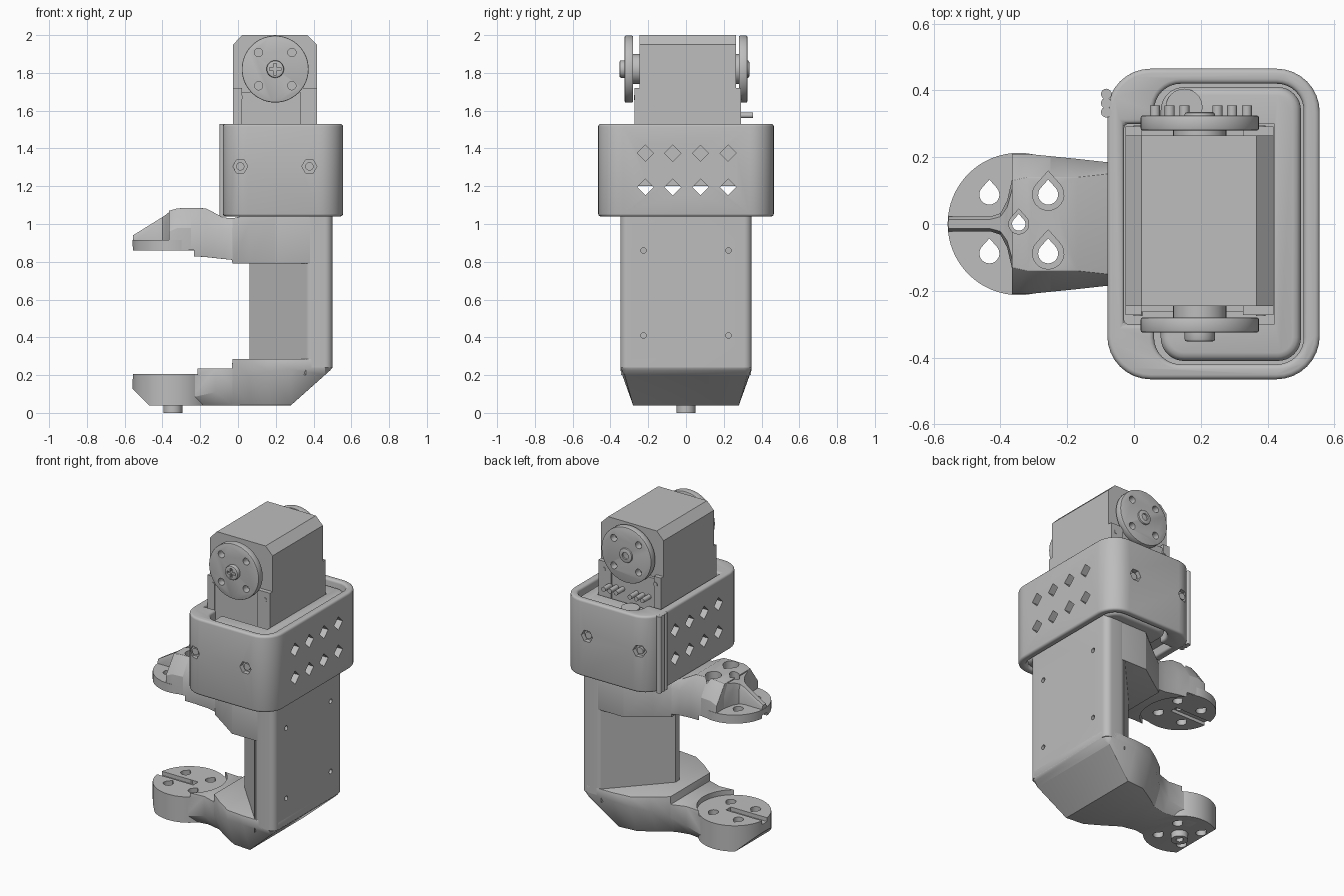
import bpy, bmesh, math

if "Cube" in bpy.data.objects:
    bpy.data.objects.remove(bpy.data.objects["Cube"])

SHADE = (0.51, 0.51, 0.51, 1)
grey = bpy.data.materials.new("plain_grey")
grey.use_nodes = True
grey.diffuse_color = SHADE
grey.node_tree.nodes["Principled BSDF"].inputs["Base Color"].default_value = SHADE


def finish(name, bm):
    bmesh.ops.recalc_face_normals(bm, faces=bm.faces)
    mesh = bpy.data.meshes.new(name)
    bm.to_mesh(mesh)
    bm.free()
    mesh.materials.append(grey)
    obj = bpy.data.objects.new(name, mesh)
    bpy.context.collection.objects.link(obj)
    return obj


def loft(name, rings):
    """Skin closed rings of 3D points and cap both ends."""
    bm = bmesh.new()
    loops = [[bm.verts.new(p) for p in ring] for ring in rings]
    for a, b in zip(loops, loops[1:]):
        for i in range(len(a)):
            j = (i + 1) % len(a)
            bm.faces.new((a[i], a[j], b[j], b[i]))
    bm.faces.new(loops[0])
    bm.faces.new(loops[-1])
    return finish(name, bm)


def place(axis, u, v, w):
    return {"x": (w, u, v), "y": (u, w, v), "z": (u, v, w)}[axis]


def prism(name, pts, axis, lo, hi):
    return loft(name, [[place(axis, u, v, w) for u, v in pts] for w in (lo, hi)])


def circle(u, v, r, n=32):
    return [(u + r * math.cos(math.tau * i / n), v + r * math.sin(math.tau * i / n)) for i in range(n)]


def rrect(u0, u1, v0, v1, r=0.0, n=8):
    if not r:
        return [(u0, v0), (u1, v0), (u1, v1), (u0, v1)]
    pts = []
    for k, (u, v) in enumerate(((u1 - r, v1 - r), (u0 + r, v1 - r), (u0 + r, v0 + r), (u1 - r, v0 + r))):
        for i in range(n + 1):
            a = (k + i / n) * math.pi / 2
            pts.append((u + r * math.cos(a), v + r * math.sin(a)))
    return pts


def teardrop(x, y, r):
    return [(x + r * math.cos(a), y + r * math.sin(a)) for a in
            [math.radians(135 + 270 * i / 16) for i in range(17)]] + [(x, y + r * 1.5)]


def apply(obj, kind, **settings):
    mod = obj.modifiers.new(kind.lower(), kind)
    for key, value in settings.items():
        setattr(mod, key, value)
    bpy.context.view_layer.objects.active = obj
    bpy.ops.object.modifier_apply(modifier=mod.name)


def bevel(obj, width, segments=3, angle=40):
    apply(obj, "BEVEL", width=width, segments=segments, limit_method="ANGLE", angle_limit=math.radians(angle))


def cut(targets, cutters):
    for tool in cutters:
        tool.hide_render = True
        for obj in targets:
            apply(obj, "BOOLEAN", operation="DIFFERENCE", object=tool, solver="EXACT")
        bpy.data.objects.remove(tool)


def section(x, side, edge, edge_z, flat_z, other_z):
    """Ring at x: full width up to edge_z, narrowing to edge at flat_z."""
    return [(x, -side, other_z), (x, -side, edge_z), (x, -edge, flat_z),
            (x, edge, flat_z), (x, side, edge_z), (x, side, other_z)]


# Column: back wall and the wedge-shaped web in front of it
wall = prism("column_wall", rrect(0.35, 0.5, -0.348, 0.348, 0.04), "z", 0.24, 1.06)
prism("column_web", [(0.36, -0.345), (0.36, 0.345), (0.06, 0.02), (0.06, -0.02)], "z", 0.2, 0.85)
cut([wall], [prism("tool", circle(y, z, 0.015, 16), "x", 0.45, 0.6) for y in (-0.225, 0.225) for z in (0.41, 0.86)])

# Lower arm, narrow at the claw and wide under the column
HUB = -0.345
lower_arm = loft("lower_arm", [section(*s) for s in (
    (-0.34, 0.2, 0.17, 0.07, 0.04, 0.235), (-0.25, 0.18, 0.15, 0.08, 0.04, 0.235),
    (-0.12, 0.17, 0.13, 0.11, 0.04, 0.235), (-0.031, 0.2, 0.15, 0.15, 0.04, 0.235),
    (-0.03, 0.2, 0.15, 0.15, 0.04, 0.285), (0.06, 0.27, 0.21, 0.19, 0.04, 0.285),
    (0.16, 0.335, 0.27, 0.22, 0.04, 0.285), (0.28, 0.348, 0.28, 0.23, 0.04, 0.285),
    (0.46, 0.348, 0.325, 0.24, 0.2, 0.285), (0.488, 0.336, 0.315, 0.245, 0.225, 0.285),
    (0.5, 0.308, 0.3, 0.25, 0.24, 0.285))])
bevel(lower_arm, 0.006, 2, 45)
cut([lower_arm], [prism("tool", circle(HUB, 0, 0.22, 64), "z", 0.203, 0.4)])

# Lower claw disc with a slanted toe and a hollow pivot post
lower_claw = prism("lower_claw", circle(HUB, 0, 0.213, 64), "z", 0.04, 0.205)
cut([lower_claw], [prism("tool", [(-0.6, 0.17), (-0.47, 0.04), (-0.47, -0.1), (-0.6, -0.1)], "y", -0.3, 0.3)])
post = prism("pivot_post", circle(HUB, 0, 0.05), "z", 0.0, 0.08)

# Upper arm with domed top, flaring into the column
upper_arm = loft("upper_arm", [section(*s) for s in (
    (-0.365, 0.21, 0.13, 0.96, 1.07, 0.83), (-0.32, 0.21, 0.14, 0.98, 1.083, 0.83),
    (-0.25, 0.203, 0.14, 0.98, 1.085, 0.83), (-0.17, 0.195, 0.14, 0.98, 1.083, 0.825),
    (-0.08, 0.185, 0.15, 0.97, 1.035, 0.815), (-0.031, 0.19, 0.16, 0.98, 1.03, 0.81),
    (-0.03, 0.19, 0.16, 0.98, 1.03, 0.79), (0.06, 0.25, 0.23, 1.0, 1.05, 0.79),
    (0.2, 0.347, 0.34, 1.03, 1.06, 0.79), (0.46, 0.347, 0.34, 1.03, 1.06, 0.79))])
bevel(upper_arm, 0.02, 3, 30)
cut([upper_arm], [prism("tool", circle(HUB, 0, 0.23, 64), "z", 0.7, 0.862)])
upper_claw = prism("upper_claw", circle(HUB, 0, 0.213, 64), "z", 0.86, 0.915)

# Rib rising along the claw and fanning out into the dome
rib = loft("claw_rib", [section(*s) for s in (
    (-0.556, 0.022, 0.014, 0.925, 0.94, 0.9), (-0.43, 0.022, 0.014, 1.0, 1.018, 0.9),
    (-0.4, 0.032, 0.022, 1.01, 1.037, 0.9), (-0.38, 0.07, 0.05, 1.01, 1.05, 0.9),
    (-0.366, 0.13, 0.1, 1.0, 1.062, 0.9), (-0.35, 0.19, 0.12, 0.97, 1.07, 0.9))])

# Bolt holes and grooves through both claws
holes = [prism("tool", teardrop(HUB + dx, dy, 0.03), "z", -0.1, 1.2) for dx in (-0.088, 0.088) for dy in (-0.088, 0.088)]
holes.append(prism("tool", teardrop(HUB, 0, 0.02), "z", -0.1, 1.2))
holes += [prism("tool", teardrop(HUB + 0.088, y, 0.047), "z", 1.03, 1.2) for y in (-0.088, 0.088)]
holes.append(prism("tool", teardrop(HUB, 0, 0.03), "z", 1.03, 1.2))
cut([lower_claw, lower_arm, upper_claw, upper_arm, post, rib], holes)
cut([lower_claw, lower_arm], [prism("tool", rrect(-0.6, -0.3, -0.025, 0.025), "z", 0.18, 0.3)])
cut([upper_claw, upper_arm], [prism("tool", rrect(-0.6, -0.3, -0.025, 0.025), "z", 0.8, 0.88)])

# Collar band around the motor
collar = prism("collar", rrect(-0.08, 0.556, -0.465, 0.465, 0.13), "z", 1.04, 1.53)
cut([collar], [prism("tool", rrect(0.06, 0.508, -0.42, 0.42, 0.08), "z", 0.9, 1.7),
               prism("tool", rrect(-0.03, 0.2, -0.3, 0.3), "z", 0.9, 1.7)])
bevel(collar, 0.014)

# Liner hugging the motor inside the collar, and the floor below it
liner = prism("liner", rrect(0.08, 0.5, -0.41, 0.41, 0.07), "z", 1.04, 1.5)
bevel(liner, 0.025)
cut([liner], [prism("tool", rrect(-0.2, 0.42, -0.3, 0.3), "z", 1.1, 1.7)])
prism("collar_floor", rrect(-0.05, 0.53, -0.44, 0.44, 0.1), "z", 1.1, 1.14)

# Diamond vents and countersunk side bolts
D = 0.043
cut([collar, liner], [prism("tool", [(y - D, z), (y, z - D), (y + D, z), (y, z + D)], "x", -0.3, 0.7)
                      for y in (-0.215, -0.07, 0.077, 0.223) for z in (1.195, 1.375)])
for s in (-1, 1):
    for x in (0.012, 0.378):
        cut([collar], [prism("tool", circle(x, 1.305, 0.04, 6), "y", s * 0.435, s * 0.6)])
        prism("collar_bolt", circle(x, 1.305, 0.022, 16), "y", s * 0.42, s * 0.45)

# Ridged grip on one corner of the collar
for y in (0.335, 0.362, 0.389):
    prism("grip_ridge", circle(-0.083, y, 0.016, 16), "z", 1.04, 1.53)

# Motor body with chamfered top
MX, MZ = 0.197, 1.82
prism("motor_body", [(-0.026, 1.2), (0.417, 1.2), (0.417, 1.95), (0.367, 2.0), (0.022, 2.0), (-0.026, 1.95)],
      "y", -0.245, 0.265)
for s, face in ((-1, 0.245), (1, 0.265)):
    # End plates, corner lugs and their screws
    prism("motor_end_plate", rrect(0.022, 0.327, 1.2, 1.7), "y", s * (face - 0.01), s * (face + 0.018))
    for x0, x1, sx in ((-0.026, 0.022, 0.012), (0.327, 0.417, 0.38)):
        prism("motor_lug", rrect(x0, x1, 1.2, 1.72), "y", s * (face - 0.01), s * (face + 0.027))
        prism("lug_screw", circle(sx, 1.67, 0.014, 16), "y", s * face, s * (face + 0.03))
    # Round horn with four bolt holes, hub and centre screw
    prism("horn_hub", circle(MX, MZ, 0.08), "y", s * (face - 0.01), s * 0.29)
    horn = prism("horn", circle(MX, MZ, 0.177, 64), "y", s * 0.28, s * 0.325)
    bevel(horn, 0.006, 2)
    cut([horn], [prism("tool", circle(MX + dx, MZ + dz, 0.022, 20), "y", s * 0.2, s * 0.4)
                 for dx in (-0.088, 0.088) for dz in (-0.088, 0.088)])
    tip = 0.352 if s < 0 else 0.335
    screw = prism("horn_screw", circle(MX, MZ, 0.046), "y", s * 0.3, s * tip)
    bevel(screw, 0.008, 2)
    if s < 0:
        cut([screw], [prism("tool", rrect(MX - a, MX + a, MZ - b, MZ + b), "y", -0.335, -0.4)
                      for a, b in ((0.03, 0.008), (0.008, 0.03))])
    else:
        cut([screw], [prism("tool", circle(MX, MZ, 0.022, 16), "y", 0.31, 0.4)])

# Cable pins and the plug boss behind the motor
for start in (0.063, 0.25):
    for i in range(3):
        prism("cable_pin", circle(start + 0.044 * i, 1.575, 0.015, 12), "y", 0.26, 0.355)
prism("plug_boss", circle(0.15, 0.35, 0.055), "z", 1.4, 1.51)

for obj in bpy.context.scene.objects:
    obj.select_set(obj.type == "MESH")
bpy.ops.object.shade_smooth_by_angle(angle=math.radians(32))
